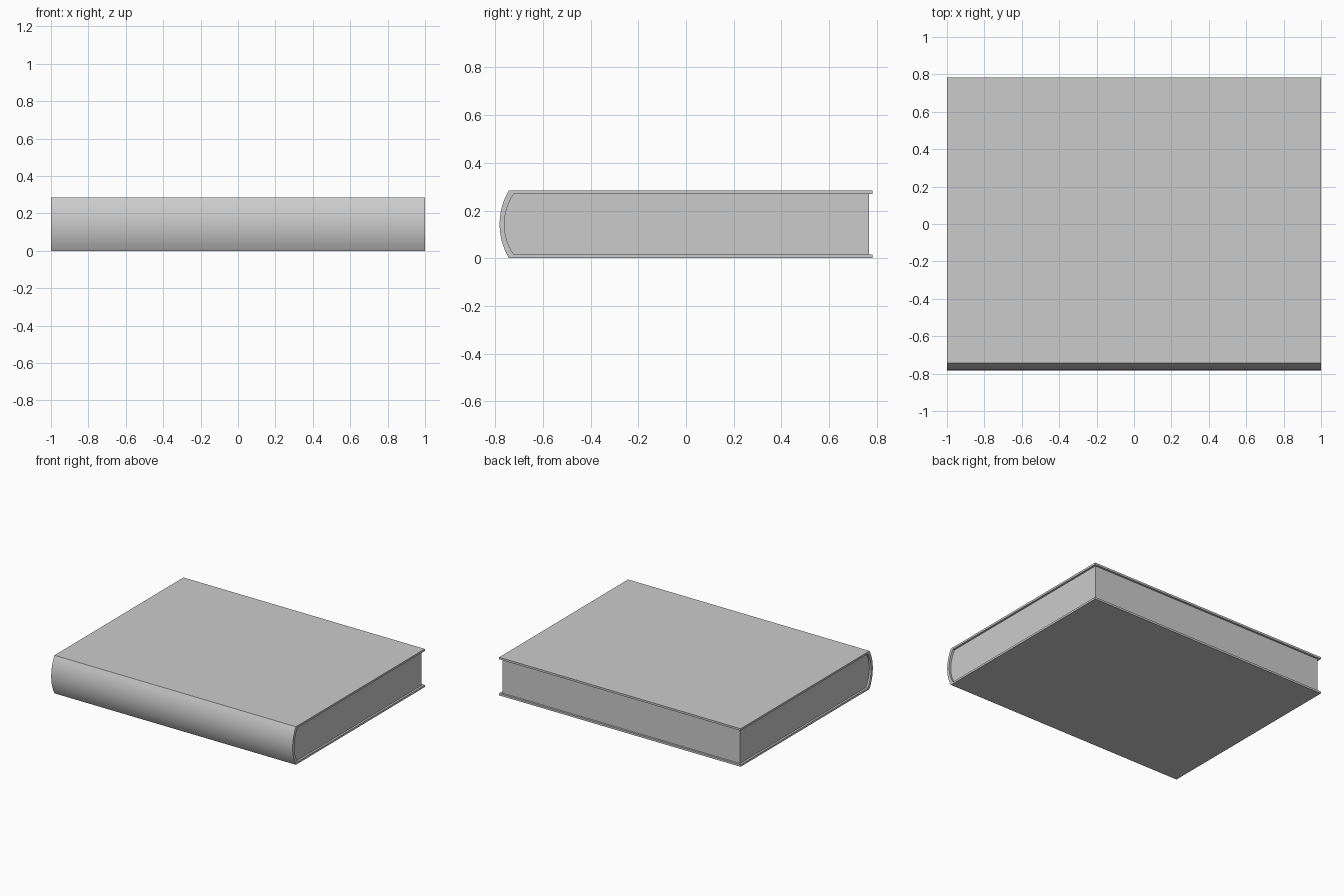
import bpy, bmesh

if "Cube" in bpy.data.objects:
    bpy.data.objects.remove(bpy.data.objects["Cube"])

H, T = 0.285, 0.015          # book height, cover board thickness
BACK = 0.782                 # fore-edge of the covers
INSET = 0.015                # overhang of covers around the pages


def arc(y_end, y_mid, z0, z1, n=10):
    """Circular arc in the yz plane from z0 to z1, bulging to y_mid."""
    c, s = (z1 - z0) / 2, y_end - y_mid
    r = (c * c + s * s) / (2 * s)
    pts = []
    for i in range(n + 1):
        z = -c + 2 * c * i / n
        pts.append((y_mid + r - (r * r - z * z) ** 0.5, (z0 + z1) / 2 + z))
    return pts


def extrude_profile(name, profile, half):
    """Extrude a yz profile along x, symmetric about x = 0."""
    bm = bmesh.new()
    face = bm.faces.new([bm.verts.new((-half, y, z)) for y, z in profile])
    ext = bmesh.ops.extrude_face_region(bm, geom=[face], use_keep_orig=True)
    verts = [g for g in ext["geom"] if isinstance(g, bmesh.types.BMVert)]
    bmesh.ops.translate(bm, verts=verts, vec=(2 * half, 0, 0))
    bmesh.ops.recalc_face_normals(bm, faces=bm.faces)
    mesh = bpy.data.meshes.new(name)
    bm.to_mesh(mesh)
    bm.free()
    obj = bpy.data.objects.new(name, mesh)
    bpy.context.collection.objects.link(obj)
    bpy.ops.object.select_all(action='DESELECT')
    obj.select_set(True)
    bpy.context.view_layer.objects.active = obj
    bpy.ops.object.shade_smooth_by_angle(angle=0.5)
    return obj


outer = arc(-0.743, -0.782, 0, H)
inner = arc(-0.722, -0.762, T, H - T)

# Cover: two boards joined by a rounded spine, one wrapped profile
cover = [(BACK, 0), *reversed([]), *outer, (BACK, H), (BACK, H - T),
         *reversed(inner), (BACK, T)]
extrude_profile("cover", cover, 1.0)

# Page block: fills the cover, slightly inset on the three open sides
pages = [(BACK - INSET, T), *inner, (BACK - INSET, H - T)]
extrude_profile("pages", pages, 1.0 - INSET)
